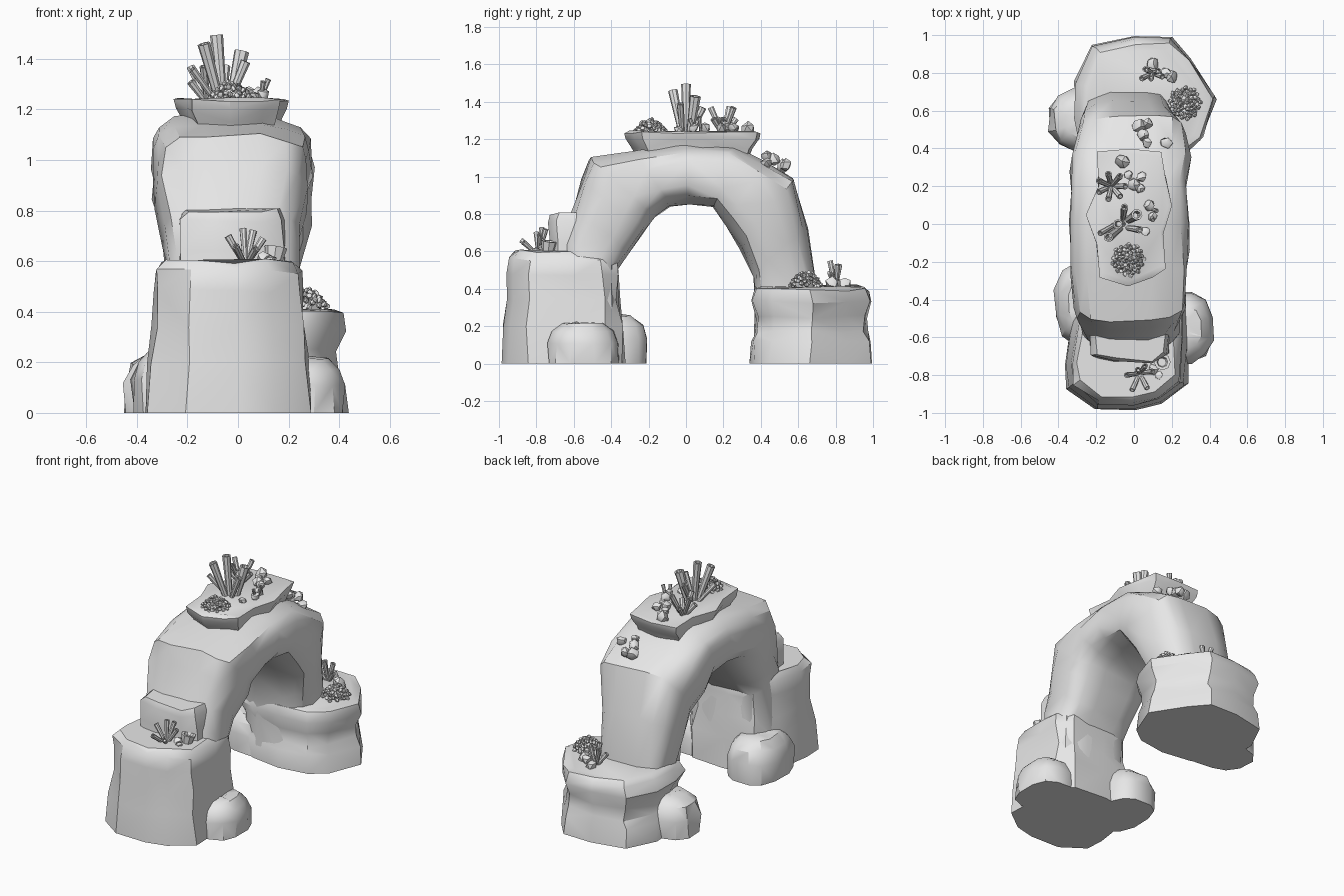
import bpy, bmesh, math, random
from mathutils import Vector, Matrix

random.seed(7)
stone = bpy.data.materials.new("light grey stone")
stone.diffuse_color = (0.8, 0.8, 0.8, 1)


def finish(name, bm, angle=35):
    bmesh.ops.recalc_face_normals(bm, faces=bm.faces)
    me = bpy.data.meshes.new(name)
    bm.to_mesh(me)
    bm.free()
    me.materials.append(stone)
    ob = bpy.data.objects.new(name, me)
    bpy.context.collection.objects.link(ob)
    bpy.ops.object.select_all(action='DESELECT')
    ob.select_set(True)
    bpy.context.view_layer.objects.active = ob
    bpy.ops.object.shade_smooth_by_angle(angle=math.radians(angle))
    return ob


def jit(p, a):
    return p + Vector([random.uniform(-a, a) for _ in range(3)])


def loft(name, rings, angle=35):
    """Skin a list of equal-length point rings and cap both ends."""
    bm = bmesh.new()
    vs = [[bm.verts.new(p) for p in ring] for ring in rings]
    n = len(vs[0])
    for a, b in zip(vs, vs[1:]):
        for i in range(n):
            bm.faces.new((a[i], a[(i + 1) % n], b[(i + 1) % n], b[i]))
    bm.faces.new(vs[0])
    bm.faces.new(vs[-1])
    bmesh.ops.triangulate(bm, faces=[f for f in bm.faces if len(f.verts) == 4])
    return finish(name, bm, angle)


def superellipse(n, e):
    pts = []
    for i in range(n):
        t = 2 * math.pi * (i + 0.5) / n
        c, s = math.cos(t), math.sin(t)
        pts.append((math.copysign(abs(c) ** (2 / e), c), math.copysign(abs(s) ** (2 / e), s)))
    return pts


def rock(name, outline, layers, a=0.01):
    """Stack scaled copies of a plan outline: layers of (z, scale)."""
    cx = (min(p[0] for p in outline) + max(p[0] for p in outline)) / 2
    cy = (min(p[1] for p in outline) + max(p[1] for p in outline)) / 2
    rings = []
    for z, s in layers:
        ring = []
        for x, y in outline:
            p = jit(Vector((cx + (x - cx) * s, cy + (y - cy) * s, z)), a)
            if z == 0:
                p.z = 0
            ring.append(p)
        rings.append(ring)
    return loft(name, rings)


def boulder(name, cx, cy, rx, ry, h):
    outline = [(cx + rx * x, cy + ry * y) for x, y in superellipse(12, 2.4)]
    rock(name, outline, [(0, 1), (0.5 * h, 1.02), (0.8 * h, 0.88), (0.97 * h, 0.6), (h, 0.25)], 0.008)


# Arch: outer y, z, inner y, z, left x, right x
stations = [
    (-0.68, 0.30, -0.35, 0.25, -0.29, 0.25), (-0.67, 0.66, -0.36, 0.50, -0.28, 0.24),
    (-0.61, 0.80, -0.30, 0.60, -0.30, 0.25), (-0.55, 0.99, -0.22, 0.71, -0.33, 0.28),
    (-0.52, 1.10, -0.16, 0.79, -0.33, 0.28), (-0.27, 1.14, -0.09, 0.84, -0.34, 0.29),
    (0.00, 1.18, 0.02, 0.86, -0.34, 0.29), (0.25, 1.17, 0.15, 0.84, -0.33, 0.28),
    (0.42, 1.08, 0.22, 0.74, -0.34, 0.30), (0.58, 0.99, 0.29, 0.62, -0.31, 0.29),
    (0.65, 0.72, 0.35, 0.47, -0.28, 0.23), (0.70, 0.42, 0.37, 0.30, -0.26, 0.20),
    (0.72, 0.10, 0.37, 0.10, -0.26, 0.20)]
section = superellipse(16, 3.2)
rings = []
for oy, oz, iy, iz, x0, x1 in stations:
    outer, inner = Vector((0, oy, oz)), Vector((0, iy, iz))
    mid, half = (outer + inner) / 2, (outer - inner) / 2
    rings.append([jit(mid + half * v + Vector(((x0 + x1) / 2 + u * (x1 - x0) / 2, 0, 0)), 0.012)
                  for u, v in section])
loft("arch", rings)

# Foot blocks, step and summit slab
rock("front_base", [(-0.35, -0.87), (-0.2, -0.98), (0, -0.98), (0.15, -0.95), (0.28, -0.85),
                    (0.29, -0.6), (0.28, -0.42), (0.2, -0.34), (-0.05, -0.33), (-0.25, -0.35),
                    (-0.33, -0.5), (-0.37, -0.75)],
     [(0, 1), (0.2, 0.98), (0.34, 0.91), (0.48, 0.91), (0.56, 0.88), (0.6, 0.78)])
rock("back_base", [(-0.31, 0.75), (-0.22, 0.95), (0, 1.0), (0.2, 0.98), (0.3, 0.87), (0.43, 0.67),
                   (0.36, 0.45), (0.25, 0.36), (0.05, 0.34), (-0.15, 0.36), (-0.28, 0.42), (-0.31, 0.55)],
     [(0, 1), (0.12, 0.98), (0.17, 0.92), (0.25, 0.91), (0.33, 1.0), (0.395, 0.95), (0.415, 0.84)])
rock("front_step", [(-0.22, -0.7), (-0.1, -0.73), (0.1, -0.73), (0.18, -0.69), (0.19, -0.5), (-0.23, -0.5)],
     [(0.5, 1.05), (0.65, 1), (0.76, 1), (0.8, 0.9)])
rock("summit_slab", [(-0.2, 0.38), (-0.02, 0.4), (0.14, 0.38), (0.17, 0.25), (0.2, 0.1), (0.15, -0.05),
                     (0.17, -0.24), (0.1, -0.28), (-0.03, -0.33), (-0.18, -0.28), (-0.2, -0.1),
                     (-0.25, 0.05), (-0.19, 0.2)],
     [(1.08, 0.8), (1.15, 0.87), (1.2, 0.98), (1.235, 1), (1.243, 0.93)], 0.006)

# Boulders around the feet
boulder("front_right_boulder", 0.25, -0.55, 0.17, 0.19, 0.22)
boulder("front_left_boulder", -0.25, -0.42, 0.17, 0.22, 0.26)
boulder("back_left_boulder", -0.24, 0.55, 0.21, 0.17, 0.24)


def tubes(name, items):
    """Hollow tube corals: (base, tip, radius)."""
    bm = bmesh.new()
    for base, tip, r in items:
        base, tip = Vector(base), Vector(tip)
        d = tip - base
        q = d.to_track_quat('Z', 'Y')
        prev = None
        for t, s in ((0, 0.65), (0.6, 0.85), (1, 1), (1, 0.65), (0.8, 0.5)):
            ring = [bm.verts.new(base + d * t + q @ Vector((math.cos(k * math.pi / 4) * r * s,
                    math.sin(k * math.pi / 4) * r * s, 0))) for k in range(8)]
            if prev:
                for k in range(8):
                    bm.faces.new((prev[k], prev[(k + 1) % 8], ring[(k + 1) % 8], ring[k]))
            else:
                bm.faces.new(ring)
            prev = ring
        bm.faces.new(prev)
    finish(name, bm, 40)


def blobs(name, items):
    """Small lumps: (x, y, z, radius)."""
    bm = bmesh.new()
    for x, y, z, r in items:
        got = bmesh.ops.create_icosphere(bm, subdivisions=1, radius=r, matrix=Matrix.Translation((x, y, z)))
        for v in got["verts"]:
            v.co = jit(v.co, r * 0.15)
    finish(name, bm, 40)


def knobbly(name, cx, cy, z, r, h, n=60):
    """Dome covered with little knobs."""
    items = [(cx, cy, z, min(r, h) * 0.7)]
    for i in range(n):
        t = math.sqrt((i + 0.5) / n)
        a = i * 2.39996
        items.append((cx + r * t * math.cos(a), cy + r * t * math.sin(a),
                      z + h * (1 - t * t) * random.uniform(0.7, 1), 0.013))
    blobs(name, items)


# Summit corals
tubes("summit_tubes", [
    ((-0.06, 0, 1.22), (-0.085, 0.0, 1.495), 0.026), ((-0.07, -0.02, 1.22), (-0.135, -0.07, 1.46), 0.026),
    ((-0.03, 0.02, 1.22), (0.015, 0.05, 1.43), 0.03), ((-0.04, -0.02, 1.22), (0.03, -0.03, 1.39), 0.02),
    ((-0.08, 0.01, 1.22), (-0.18, -0.05, 1.36), 0.016), ((-0.06, 0.02, 1.22), (-0.05, 0.09, 1.37), 0.02)])
tubes("summit_branches", [((-0.12, 0.2, 1.22), (-0.12 + 0.075 * math.cos(k * 0.9), 0.2 + 0.07 * math.sin(k * 0.9),
                           1.31 + 0.02 * (k * 3 % 6)), 0.017) for k in range(7)])
knobbly("summit_knobbly_coral", -0.03, -0.19, 1.24, 0.085, 0.07)
blobs("summit_lumps", [(0.08, 0.1, 1.26, 0.032), (0.1, 0.04, 1.26, 0.028), (0.06, -0.04, 1.25, 0.025),
                       (0.0, 0.21, 1.265, 0.035), (0.04, 0.25, 1.265, 0.03), (-0.06, 0.33, 1.255, 0.04),
                       (0.03, 0.19, 1.26, 0.03), (-0.03, 0.26, 1.26, 0.025)])
tubes("summit_twigs", [((0.09, 0.08, 1.24), (0.12, 0.07, 1.32), 0.012),
                       ((0.09, 0.05, 1.24), (0.1, 0.02, 1.31), 0.012)])

# Corals on the back shoulder
blobs("shoulder_lumps", [(0.03, 0.52, 1.06, 0.04), (0.07, 0.53, 1.06, 0.035), (0.05, 0.47, 1.09, 0.035),
                         (0.07, 0.43, 1.11, 0.03), (0.17, 0.43, 1.07, 0.035)])

# Corals on the front ledge
tubes("ledge_tubes", [((0.03, -0.79, 0.58), tip, 0.015) for tip in (
    (0.02, -0.77, 0.73), (-0.04, -0.8, 0.7), (0.06, -0.75, 0.72), (0.1, -0.78, 0.69),
    (-0.01, -0.88, 0.66), (0.07, -0.87, 0.65))])
blobs("ledge_lumps", [(0.1, -0.77, 0.61, 0.03), (0.13, -0.8, 0.6, 0.025)])
tubes("ledge_cup", [((0.14, -0.74, 0.58), (0.15, -0.73, 0.655), 0.045)])

# Corals on the back ledge
knobbly("back_knobbly_coral", 0.27, 0.64, 0.415, 0.085, 0.085)
tubes("back_tubes", [((0.1, 0.8, 0.4), tip, 0.016) for tip in (
    (0.09, 0.77, 0.55), (0.06, 0.82, 0.53), (0.13, 0.81, 0.53), (0.04, 0.77, 0.49), (0.15, 0.78, 0.48))])
blobs("back_lumps", [(0.1, 0.85, 0.43, 0.033), (0.2, 0.78, 0.43, 0.035), (0.17, 0.8, 0.43, 0.03)])
